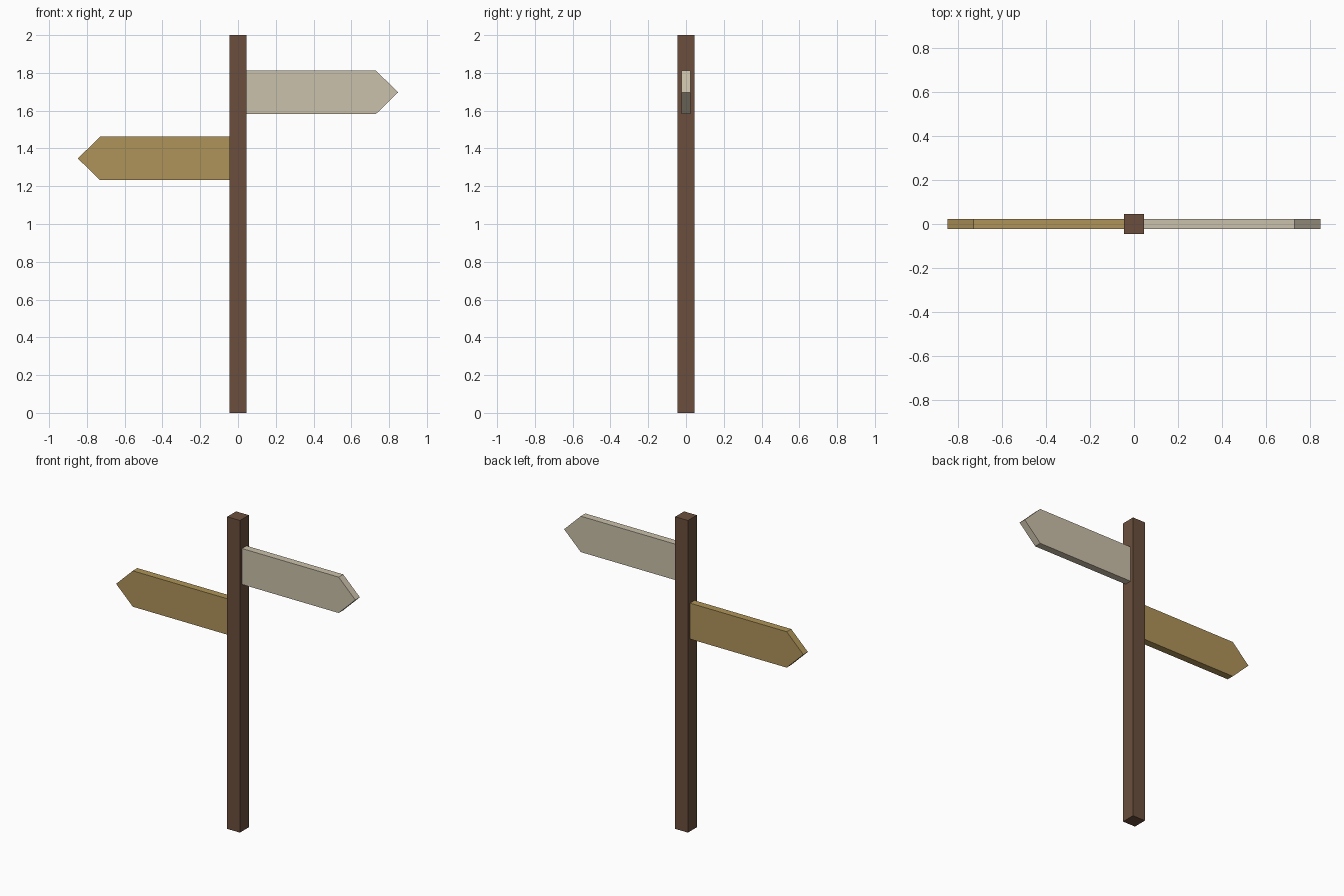
import bpy
import bmesh

default = bpy.data.objects.get("Cube")
if default:
    bpy.data.objects.remove(default, do_unlink=True)


def make_material(name, rgb):
    mat = bpy.data.materials.new(name)
    mat.use_nodes = True
    colour = (*rgb, 1.0)
    mat.diffuse_color = colour
    for node in mat.node_tree.nodes:
        if node.type == 'BSDF_PRINCIPLED':
            node.inputs["Base Color"].default_value = colour
    return mat


def extruded(name, outline, half_depth, mat):
    """Extrude an x-z outline through y, centred on y = 0."""
    bm = bmesh.new()
    face = bm.faces.new([bm.verts.new((x, -half_depth, z)) for x, z in outline])
    result = bmesh.ops.extrude_face_region(bm, geom=[face])
    moved = [v for v in result["geom"] if isinstance(v, bmesh.types.BMVert)]
    bmesh.ops.translate(bm, verts=moved, vec=(0, 2 * half_depth, 0))
    bmesh.ops.recalc_face_normals(bm, faces=bm.faces)
    mesh = bpy.data.meshes.new(name)
    bm.to_mesh(mesh)
    bm.free()
    mesh.materials.append(mat)
    obj = bpy.data.objects.new(name, mesh)
    bpy.context.collection.objects.link(obj)
    return obj


def sign_board(name, side, mid_z, mat):
    """Pointed board reaching from the post towards +x or -x."""
    root, shoulder, tip, half = 0.04, 0.73, 0.848, 0.115
    outline = [(root, -half), (shoulder, -half), (tip, 0),
               (shoulder, half), (root, half)]
    return extruded(name, [(side * x, mid_z + z) for x, z in outline],
                    0.023, mat)


dark_wood = make_material("dark brown wood", (0.147, 0.078, 0.047))
cream = make_material("cream board", (0.60, 0.535, 0.405))
ochre = make_material("ochre board", (0.43, 0.295, 0.10))

# Square post
P = 0.045
extruded("post", [(-P, 0), (P, 0), (P, 2), (-P, 2)], P, dark_wood)

# Direction boards
sign_board("upper_left_board", 1, 1.697, cream)
sign_board("lower_right_board", -1, 1.347, ochre)
